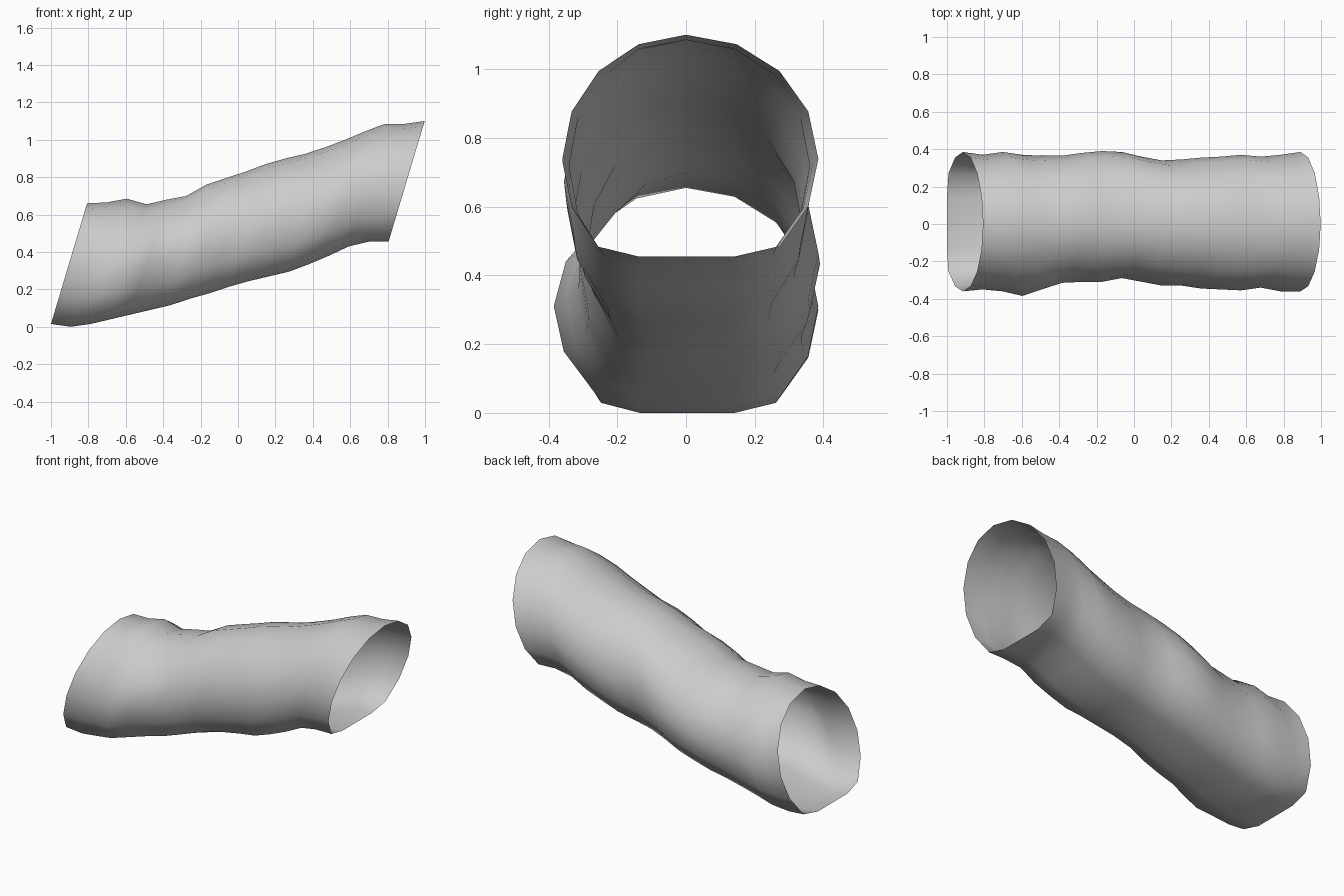
import bpy
import bmesh
import math

cube = bpy.data.objects.get("Cube")
if cube:
    bpy.data.objects.remove(cube, do_unlink=True)

SIDES = 16

# Crumpled outline along the sleeve: one value per slanted ring
top_edge = [.66, .665, .685, .655, .68, .70, .76, .795, .83,
            .87, .90, .925, .96, 1, 1.045, 1.085, 1.085, 1.1]
bottom_edge = [.015, 0, .015, .04, .065, .09, .115, .15, .18,
               .215, .245, .27, .295, .335, .38, .43, .455, .455]
back_width = [.385, .37, .385, .37, .365, .365, .38, .39, .385,
              .36, .34, .345, .355, .36, .37, .36, .37, .385]
front_width = [.36, .35, .36, .385, .35, .315, .31, .31, .29,
               .31, .33, .33, .345, .35, .355, .34, .36, .36]


def make_material(name, colour):
    material = bpy.data.materials.new(name)
    material.use_nodes = True
    material.diffuse_color = colour
    shader = material.node_tree.nodes["Principled BSDF"]
    shader.inputs["Base Color"].default_value = colour
    return material


def fold(along, angle, centre_along, centre_angle, depth):
    """Soft dent in the cloth, fading with distance from its centre."""
    across = math.atan2(math.sin(angle - centre_angle),
                        math.cos(angle - centre_angle))
    distance = ((along - centre_along) / .12) ** 2 + (across / .4) ** 2
    return depth * math.exp(-distance)


def ring_points(index, count):
    """Slanted ring: round above, flattened underneath."""
    along = index / (count - 1)
    low, high = bottom_edge[index], top_edge[index]
    height = high - low
    centre = low + height * .44
    radius = high - centre
    for side in range(SIDES):
        angle = math.tau * side / SIDES
        width = back_width[index] if math.sin(angle) > 0 else front_width[index]
        dent = 1 - fold(along, angle, .27, -math.pi / 4, .08)
        dent -= fold(along, angle, .55, -math.pi * .7, .05)
        y = width * math.sin(angle) * dent
        z = max(low, centre + radius * math.cos(angle) * dent)
        slant = (z - low) / height
        x = -1 + 1.805 * along + .193 * slant
        yield x, y, z


# Open-ended sleeve, a single sheet skinned ring to ring
bm = bmesh.new()
count = len(top_edge)
rings = [[bm.verts.new(point) for point in ring_points(index, count)]
         for index in range(count)]
for first, second in zip(rings, rings[1:]):
    for side in range(SIDES):
        after = (side + 1) % SIDES
        face = bm.faces.new((first[side], second[side],
                             second[after], first[after]))
        face.smooth = True
bmesh.ops.recalc_face_normals(bm, faces=bm.faces)

# Keep the outside of the sheet facing outward
bm.normal_update()
crown = max(bm.faces, key=lambda face: face.calc_center_median().z)
if crown.normal.z < 0:
    bmesh.ops.reverse_faces(bm, faces=bm.faces)

mesh = bpy.data.meshes.new("sleeve")
bm.to_mesh(mesh)
bm.free()
sleeve = bpy.data.objects.new("sleeve", mesh)
bpy.context.collection.objects.link(sleeve)
mesh.materials.append(make_material("light grey cloth", (.6, .6, .6, 1)))
